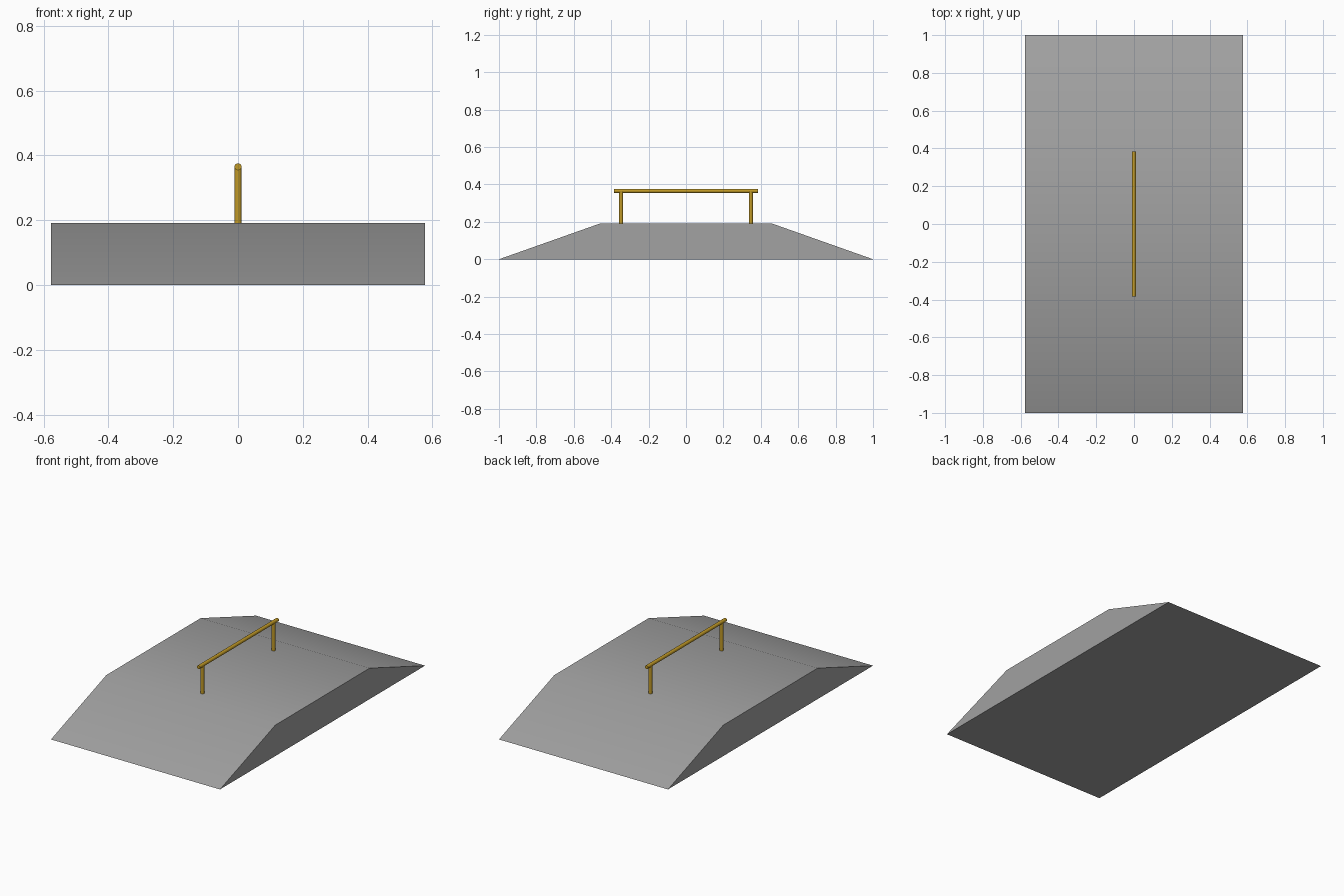
import bpy, bmesh, math

if "Cube" in bpy.data.objects:
    bpy.data.objects.remove(bpy.data.objects["Cube"])


def material(name, rgb):
    m = bpy.data.materials.new(name)
    m.diffuse_color = (*rgb, 1)
    m.use_nodes = True
    m.node_tree.nodes["Principled BSDF"].inputs["Base Color"].default_value = m.diffuse_color
    return m


concrete = material("concrete_grey", (0.36, 0.36, 0.36))
yellow = material("rail_yellow", (0.53, 0.32, 0.02))
HALF_W, TOP, FLAT = 0.577, 0.191, 0.46
RADIUS, RAIL_Z = 0.011, 0.365


def smooth(obj, mat):
    obj.data.materials.append(mat)
    bpy.ops.object.select_all(action='DESELECT')
    obj.select_set(True)
    bpy.context.view_layer.objects.active = obj
    bpy.ops.object.shade_smooth_by_angle(angle=math.radians(30))


# Ramp: trapezoid side profile extruded across the width
profile = [(-1, 0), (1, 0), (FLAT, TOP), (-FLAT, TOP)]
bm = bmesh.new()
side = bm.faces.new([bm.verts.new((-HALF_W, y, z)) for y, z in profile])
ext = bmesh.ops.extrude_face_region(bm, geom=[side], use_keep_orig=True)
moved = [v for v in ext["geom"] if isinstance(v, bmesh.types.BMVert)]
bmesh.ops.translate(bm, verts=moved, vec=(2 * HALF_W, 0, 0))
bmesh.ops.recalc_face_normals(bm, faces=bm.faces)
mesh = bpy.data.meshes.new("ramp")
bm.to_mesh(mesh)
bm.free()
ramp = bpy.data.objects.new("ramp", mesh)
bpy.context.collection.objects.link(ramp)
smooth(ramp, concrete)


def tube(name, length, location, rotation=(0, 0, 0)):
    bpy.ops.mesh.primitive_cylinder_add(vertices=16, radius=RADIUS, depth=length,
                                        location=location, rotation=rotation)
    obj = bpy.context.object
    obj.name = name
    smooth(obj, yellow)


# Grind rail and its two posts
tube("grind_rail", 0.77, (0, 0, RAIL_Z), (math.pi / 2, 0, 0))
for name, y in (("front_post", -0.347), ("back_post", 0.347)):
    tube(name, RAIL_Z - TOP, (0, y, (RAIL_Z + TOP) / 2))
